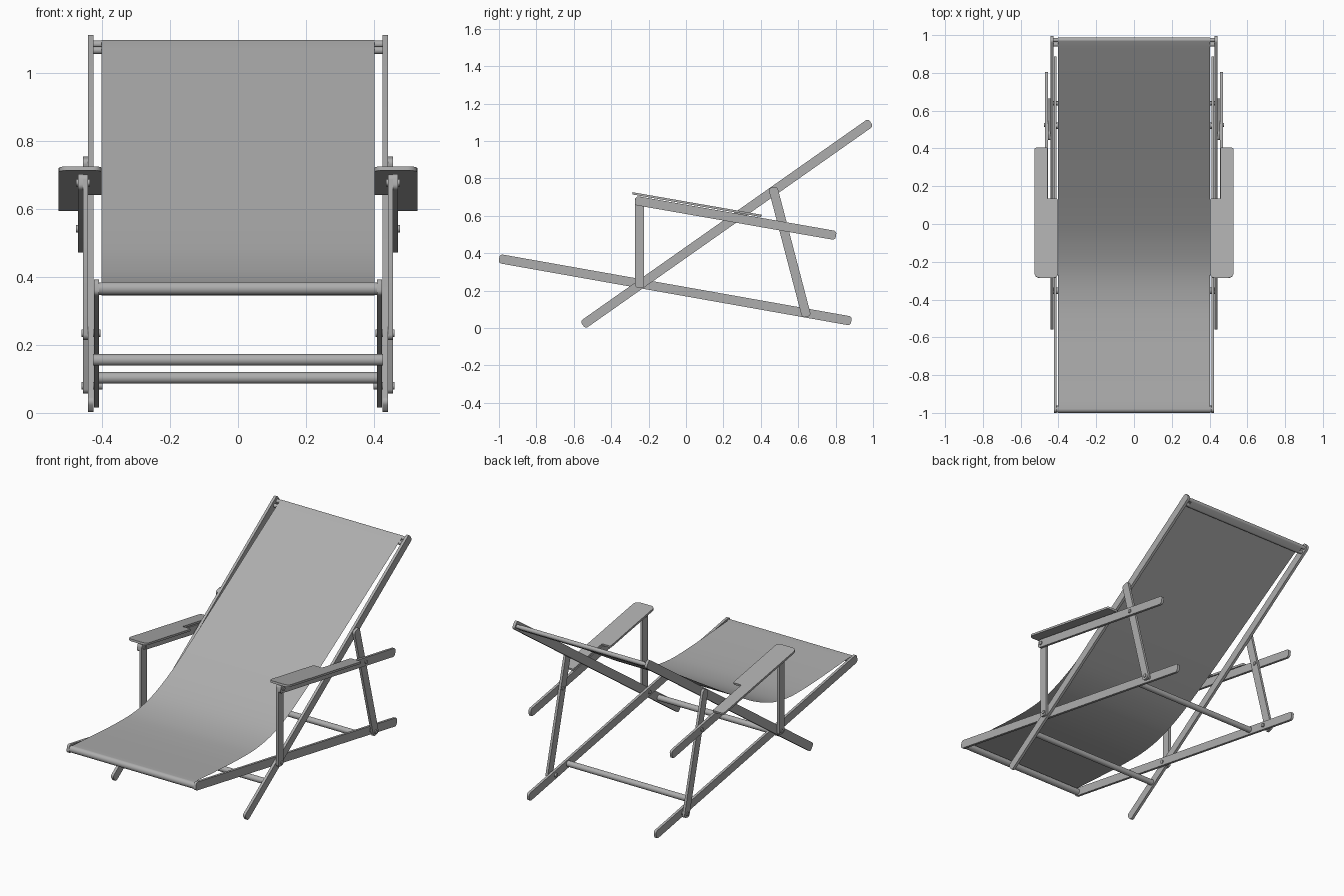
import bpy, bmesh, math
from mathutils import Vector

if "Cube" in bpy.data.objects:
    bpy.data.objects.remove(bpy.data.objects["Cube"])

grey = bpy.data.materials.new("mid_grey")
grey.diffuse_color = (0.42, 0.42, 0.42, 1)
grey.use_nodes = True
grey.node_tree.nodes["Principled BSDF"].inputs["Base Color"].default_value = grey.diffuse_color


def finish(name, bm, smooth=35):
    bmesh.ops.recalc_face_normals(bm, faces=bm.faces)
    me = bpy.data.meshes.new(name)
    bm.to_mesh(me)
    bm.free()
    me.materials.append(grey)
    ob = bpy.data.objects.new(name, me)
    bpy.context.collection.objects.link(ob)
    bpy.ops.object.select_all(action='DESELECT')
    ob.select_set(True)
    bpy.context.view_layer.objects.active = ob
    bpy.ops.object.shade_smooth_by_angle(angle=math.radians(smooth))
    return ob


def rounded(pts, radii, n=5):
    """Round the corners of a 2D polygon."""
    out = []
    for i, r in enumerate(radii):
        p = Vector(pts[i])
        a = (Vector(pts[i - 1]) - p).normalized() * r
        b = (Vector(pts[(i + 1) % len(pts)]) - p).normalized() * r
        if r == 0:
            out.append(p)
            continue
        c = p + a + b
        for k in range(n + 1):
            t = math.pi / 2 * k / n
            out.append(c - b * math.cos(t) - a * math.sin(t))
    return out


def prism(name, ring, offset):
    """Extrude a closed 3D ring by an offset."""
    bm = bmesh.new()
    f = bm.faces.new([bm.verts.new(p) for p in ring])
    ext = bmesh.ops.extrude_face_region(bm, geom=[f], use_keep_orig=True)
    vs = [g for g in ext['geom'] if isinstance(g, bmesh.types.BMVert)]
    bmesh.ops.translate(bm, vec=offset, verts=vs)
    return finish(name, bm)


def slat(name, p, q, x0, x1, w=0.049):
    """Flat wooden slat in the yz plane with rounded ends."""
    p, q = Vector(p), Vector(q)
    d = (q - p).normalized()
    n = Vector((-d.y, d.x)) * w / 2
    ring = rounded([p - n, q - n, q + n, p + n], [0.016] * 4)
    prism(name, [(x0, v.x, v.y) for v in ring], (x1 - x0, 0, 0))


def dowel(name, y, z, x0, x1, r, n=24):
    ring = [(x0, y + r * math.cos(2 * math.pi * k / n),
             z + r * math.sin(2 * math.pi * k / n)) for k in range(n)]
    prism(name, ring, (x1 - x0, 0, 0))


# Side frames, one per side
for s, side in ((-1, "left"), (1, "right")):
    slat("base_rail_" + side, (-0.999, 0.371), (0.884, 0.037), s * 0.409, s * 0.424)
    slat("back_rail_" + side, (-0.552, 0.016), (0.988, 1.099), s * 0.425, s * 0.441)
    slat("front_post_" + side, (-0.248, 0.215), (-0.248, 0.702), s * 0.441, s * 0.456)
    slat("back_strut_" + side, (0.464, 0.752), (0.645, 0.06), s * 0.441, s * 0.456)
    slat("arm_rail_" + side, (-0.272, 0.682), (0.802, 0.494), s * 0.456, s * 0.471)

    # Armrest board, notched beside the back rail
    outline = [(0.402, -0.287), (0.528, -0.287), (0.528, 0.402),
               (0.457, 0.402), (0.457, 0.132), (0.402, 0.132)]
    ring = rounded(outline, [0.025, 0.03, 0.01, 0.005, 0, 0.008])
    slope = -0.1745
    prism("armrest_" + side,
          [(s * v.x, v.y, 0.7135 + slope * (v.y + 0.285)) for v in ring],
          (0, 0.002, 0.012))

    # Pivot bolts
    for label, y, z, a, b in (("crossing", -0.243, 0.235, 0.404, 0.461),
                              ("strut_foot", 0.639, 0.08, 0.399, 0.461),
                              ("strut_arm", 0.525, 0.542, 0.436, 0.477),
                              ("post_arm", -0.248, 0.678, 0.436, 0.477)):
        dowel(f"bolt_{label}_{side}", y, z, s * a, s * b, 0.011, 16)

# Cross bars
dowel("front_bar", -0.98, 0.366, -0.41, 0.41, 0.0185)
dowel("back_stretcher", 0.52, 0.103, -0.41, 0.41, 0.017)
dowel("lower_stretcher", -0.353, 0.156, -0.426, 0.426, 0.017)
top_bars = [(0.974, 1.085), (0.950, 1.067)]
for i, (y, z) in enumerate(top_bars):
    dowel(f"top_bar_{i + 1}", y, z, -0.426, 0.426, 0.011)


def arc(c, r, a0, a1, n=12):
    return [Vector((c[0] + r * math.cos(math.radians(a0 + (a1 - a0) * k / n)),
                    c[1] + r * math.sin(math.radians(a0 + (a1 - a0) * k / n))))
            for k in range(n + 1)]


# Fabric sling: looped round the front bar, shallow seat, taut back, looped round the top bars
ctrl = [Vector(p) for p in ((-0.98, 0.3858), (-0.76, 0.371), (-0.56, 0.361), (-0.4, 0.363),
                            (-0.25, 0.389), (-0.1, 0.447), (0.05, 0.528), (0.26, 0.655),
                            (0.5, 0.804), (0.74, 0.955), (0.967, 1.0955))]
ctrl = [2 * ctrl[0] - ctrl[1]] + ctrl + [2 * ctrl[-1] - ctrl[-2]]
path = arc((-0.98, 0.366), 0.0198, 330, 95)
for a, b, c, d in zip(ctrl, ctrl[1:], ctrl[2:], ctrl[3:]):
    for k in range(6):
        t = k / 6
        path.append(0.5 * (2 * b + (c - a) * t + (2 * a - 5 * b + 4 * c - d) * t * t
                           + (3 * b - a - 3 * c + d) * t ** 3))
path += arc(top_bars[0], 0.0125, 122, -55) + arc(top_bars[1], 0.0125, -55, -200)

bm = bmesh.new()
rows = [[bm.verts.new((x, p.x, p.y)) for x in (-0.402, 0.402)] for p in path]
for r0, r1 in zip(rows, rows[1:]):
    bm.faces.new((r0[0], r0[1], r1[1], r1[0]))
finish("fabric_sling", bm, 60)
